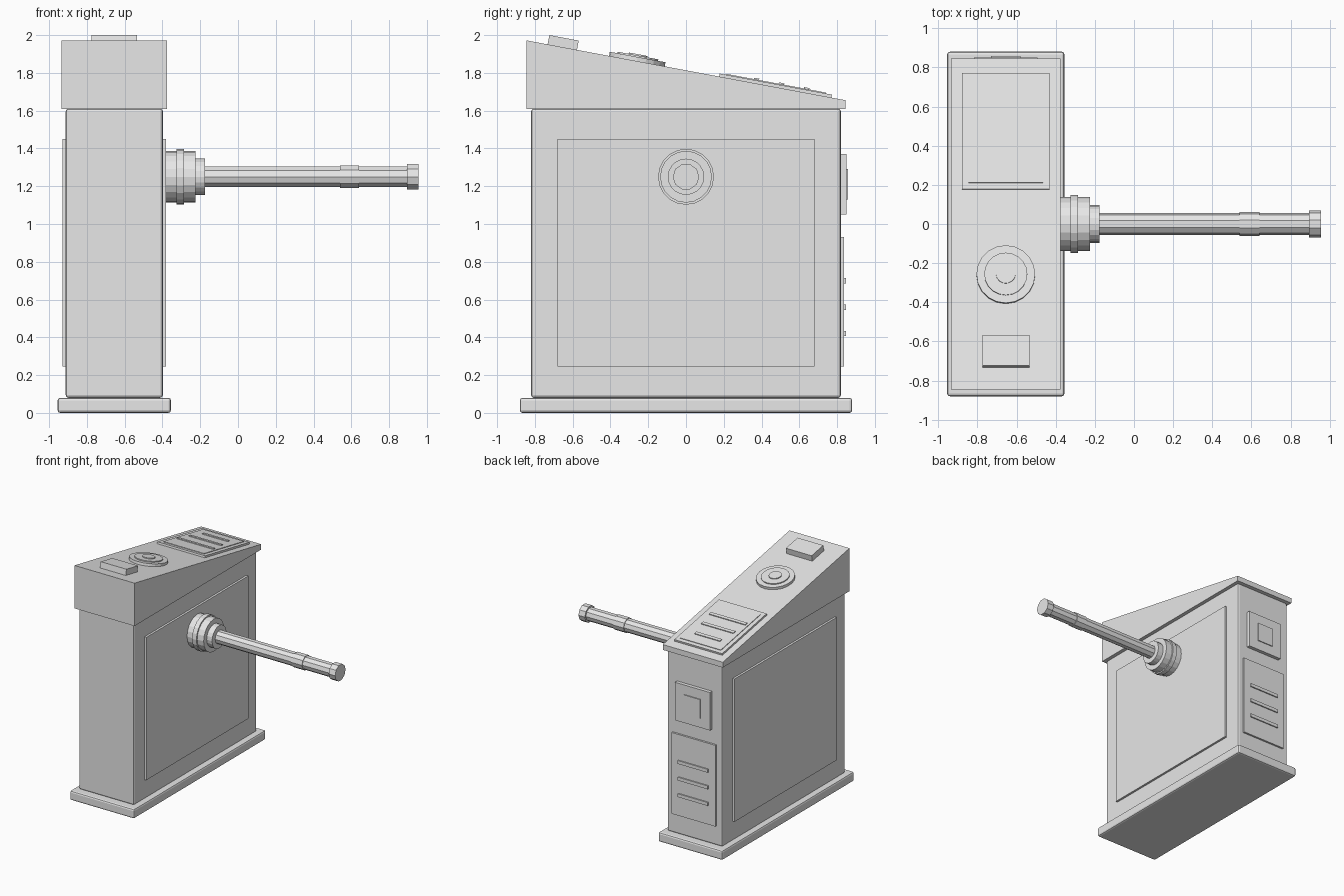
import bpy, bmesh, math
from mathutils import Matrix, Vector

if "Cube" in bpy.data.objects:
    bpy.data.objects.remove(bpy.data.objects["Cube"])

grey = bpy.data.materials.new("plain_grey")
grey.diffuse_color = (0.8, 0.8, 0.8, 1)
grey.use_nodes = True
grey.node_tree.nodes["Principled BSDF"].inputs["Base Color"].default_value = grey.diffuse_color

CX = -0.655                                   # cabinet centre line
Z_FRONT, Z_BACK, CAP_Y = 1.972, 1.655, 0.845  # sloped cap
ANGLE = math.atan2(Z_FRONT - Z_BACK, 2 * CAP_Y)


def finish(name, bm, matrix=None):
    if matrix:
        bm.transform(matrix)
    bmesh.ops.recalc_face_normals(bm, faces=bm.faces)
    me = bpy.data.meshes.new(name)
    bm.to_mesh(me)
    bm.free()
    me.materials.append(grey)
    ob = bpy.data.objects.new(name, me)
    bpy.context.collection.objects.link(ob)
    return ob


def box(name, lo, hi, bevel=0, matrix=None):
    bm = bmesh.new()
    bmesh.ops.create_cube(bm, size=1)
    lo, hi = Vector(lo), Vector(hi)
    bm.transform(Matrix.Translation((lo + hi) / 2) @ Matrix.Diagonal((*(hi - lo), 1)))
    if bevel:
        bmesh.ops.bevel(bm, geom=bm.edges[:], offset=bevel, segments=2,
                        profile=0.5, affect='EDGES')
    return finish(name, bm, matrix)


def cylinder(name, r, z0, z1, sides, matrix):
    bm = bmesh.new()
    bmesh.ops.create_cone(bm, cap_ends=True, segments=sides, radius1=r, radius2=r,
                          depth=z1 - z0, matrix=Matrix.Translation((0, 0, (z0 + z1) / 2)))
    # start the polygon on a vertex at +Y
    bm.transform(Matrix.Rotation(math.pi / 2 - math.atan2(bm.verts[:][0].co.y, bm.verts[:][0].co.x), 4, 'Z'))
    return finish(name, bm, matrix)


def on_slope(y):
    """Frame lying on the sloped top at the given y."""
    z = Z_FRONT - (y + CAP_Y) * math.tan(ANGLE)
    return Matrix.Translation((CX, y, z)) @ Matrix.Rotation(-ANGLE, 4, 'X')


# Cabinet
box("base_plinth", (-0.955, -0.88, 0), (-0.355, 0.88, 0.08), 0.014)
box("cabinet_body", (-0.912, -0.82, 0.08), (-0.398, 0.82, 1.61), 0.014)
for side, x0, x1 in (("right", -0.41, -0.38), ("left", -0.93, -0.90)):
    box(side + "_side_panel", (x0, -0.68, 0.245), (x1, 0.68, 1.45))

# Sloped cap
bm = bmesh.new()
profile = [(-CAP_Y, 1.61), (CAP_Y, 1.61), (CAP_Y, Z_BACK), (-CAP_Y, Z_FRONT)]
face = bm.faces.new([bm.verts.new((-0.935, y, z)) for y, z in profile])
ext = bmesh.ops.extrude_face_region(bm, geom=[face])
bmesh.ops.translate(bm, vec=(0.56, 0, 0),
                    verts=[v for v in ext["geom"] if isinstance(v, bmesh.types.BMVert)])
finish("sloped_cap", bm)

# Display on the slope
m = on_slope(0.4725)
box("display_frame", (-0.223, -0.302, -0.01), (0.223, 0.302, 0.016), 0, m)
box("display_screen", (-0.19, -0.27, 0), (0.19, 0.27, 0.021), 0, m)
for i, (y, w) in enumerate(((-0.105, 0.34), (0.03, 0.30), (0.165, 0.24))):
    box(f"display_line_{i + 1}", (-w / 2, y - 0.014, 0.01), (w / 2, y + 0.014, 0.028), 0, m)

# Round card reader
m = on_slope(-0.26)
for name, r, h in (("reader_disc", 0.15, 0.022), ("reader_ring", 0.11, 0.03),
                   ("reader_button", 0.05, 0.037)):
    cylinder(name, r, -0.01, h, 20, m)

# Raised block near the front
box("sensor_block", (-0.12, -0.079, -0.01), (0.12, 0.079, 0.05), 0, on_slope(-0.655))

# Back face: reader plate and vent panel
box("back_reader_plate", (CX - 0.163, 0.81, 1.05), (CX + 0.163, 0.85, 1.37))
box("back_reader_window", (CX - 0.075, 0.83, 1.13), (CX + 0.075, 0.858, 1.29))
box("back_vent_panel", (CX - 0.205, 0.81, 0.245), (CX + 0.205, 0.836, 0.93))
for i, z in enumerate((0.42, 0.56, 0.70)):
    box(f"back_vent_slat_{i + 1}", (CX - 0.14, 0.825, z - 0.014), (CX + 0.14, 0.846, z + 0.014))

# Hub and barrier arm along x
m = Matrix.Translation((0, 0, 1.25)) @ Matrix.Rotation(math.pi / 2, 4, 'Y')
for name, r, x0, x1, sides in (
        ("hub_drum", 0.137, -0.40, -0.225, 20),
        ("hub_ring", 0.148, -0.325, -0.285, 20),
        ("hub_collar", 0.096, -0.24, -0.175, 20),
        ("barrier_arm", 0.056, -0.19, 0.92, 10),
        ("arm_band", 0.062, 0.54, 0.64, 10),
        ("arm_end_cap", 0.07, 0.895, 0.955, 10)):
    cylinder(name, r, x0, x1, sides, m)
